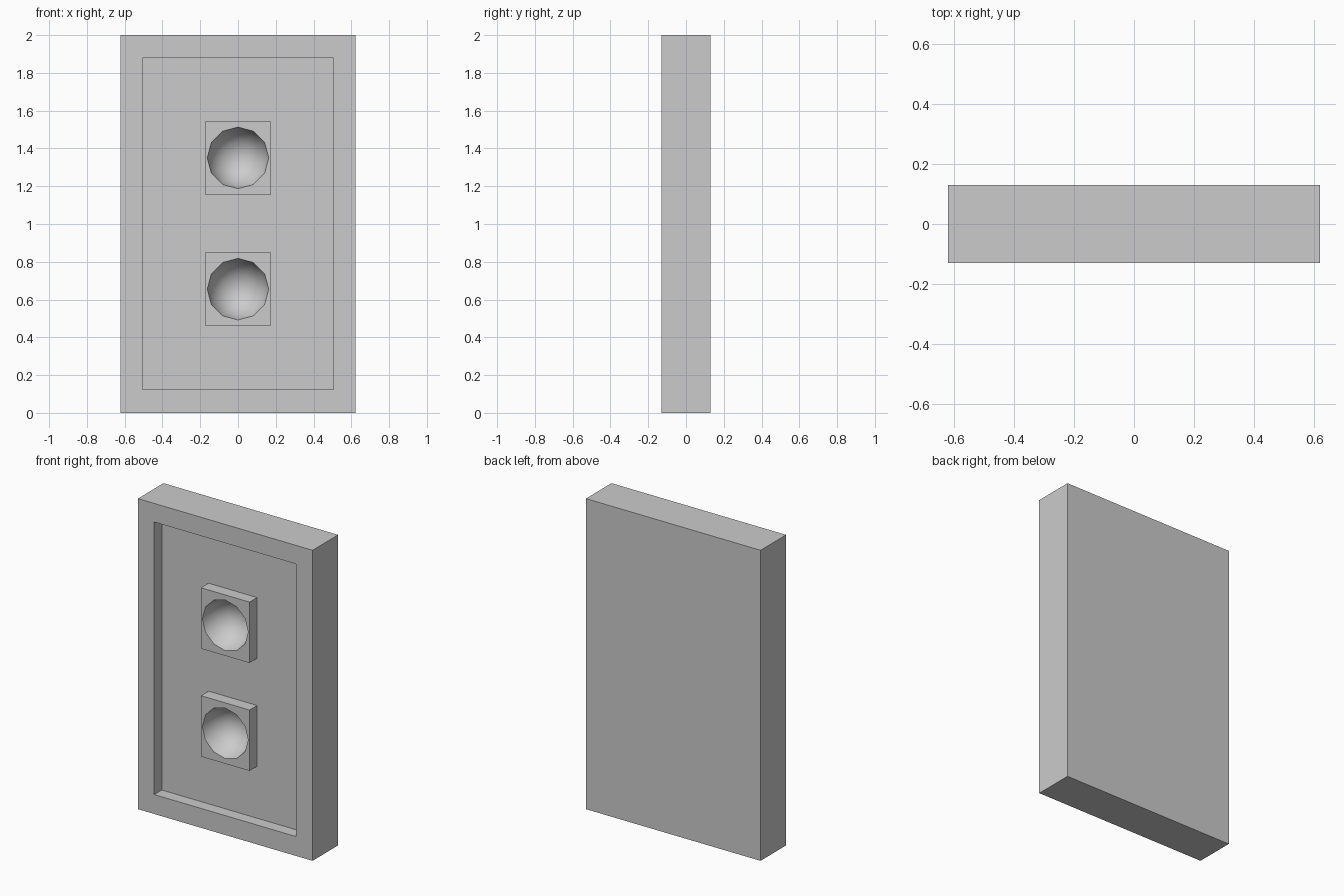
import bpy
from math import pi

if "Cube" in bpy.data.objects:
    bpy.data.objects.remove(bpy.data.objects["Cube"])

FRONT = -0.13          # y of the front face
DEPTH = 0.077          # depth of the sunken panel
BOWL_R = 0.163
BOWL_Z = (0.655, 1.35)


def box(name, x, y0, y1, z0, z1):
    bpy.ops.mesh.primitive_cube_add(size=1, location=(0, (y0 + y1) / 2, (z0 + z1) / 2))
    ob = bpy.context.object
    ob.name = name
    ob.scale = (2 * x, y1 - y0, z1 - z0)
    bpy.ops.object.transform_apply(location=False, rotation=False, scale=True)
    return ob


def combine(target, tool, operation):
    tool.hide_render = True
    mod = target.modifiers.new(operation.title(), 'BOOLEAN')
    mod.operation = operation
    mod.solver = 'EXACT'
    mod.object = tool
    bpy.context.view_layer.objects.active = target
    bpy.ops.object.modifier_apply(modifier=mod.name)
    bpy.data.objects.remove(tool, do_unlink=True)


# Slab with a sunken front panel
slab = box("framed_slab", 0.622, FRONT, -FRONT, 0, 2)
combine(slab, box("recess_cutter", 0.506, FRONT - 0.1, FRONT + DEPTH, 0.125, 1.88), 'DIFFERENCE')

# Raised blocks, flush with the frame, each hollowed by a round bowl
for z in BOWL_Z:
    combine(slab, box("raised_block", 0.173, FRONT, FRONT + DEPTH + 0.03, z - 0.196, z + 0.196), 'UNION')
    bpy.ops.mesh.primitive_uv_sphere_add(segments=12, ring_count=6, radius=BOWL_R,
                                         location=(0, FRONT, z), rotation=(pi / 2, 0, 0))
    bowl = bpy.context.object
    bowl.name = "bowl_cutter"
    combine(slab, bowl, 'DIFFERENCE')

# Smooth bowls, crisp edges elsewhere
bpy.ops.object.select_all(action='DESELECT')
slab.select_set(True)
bpy.context.view_layer.objects.active = slab
bpy.ops.object.shade_smooth_by_angle(angle=0.75)
